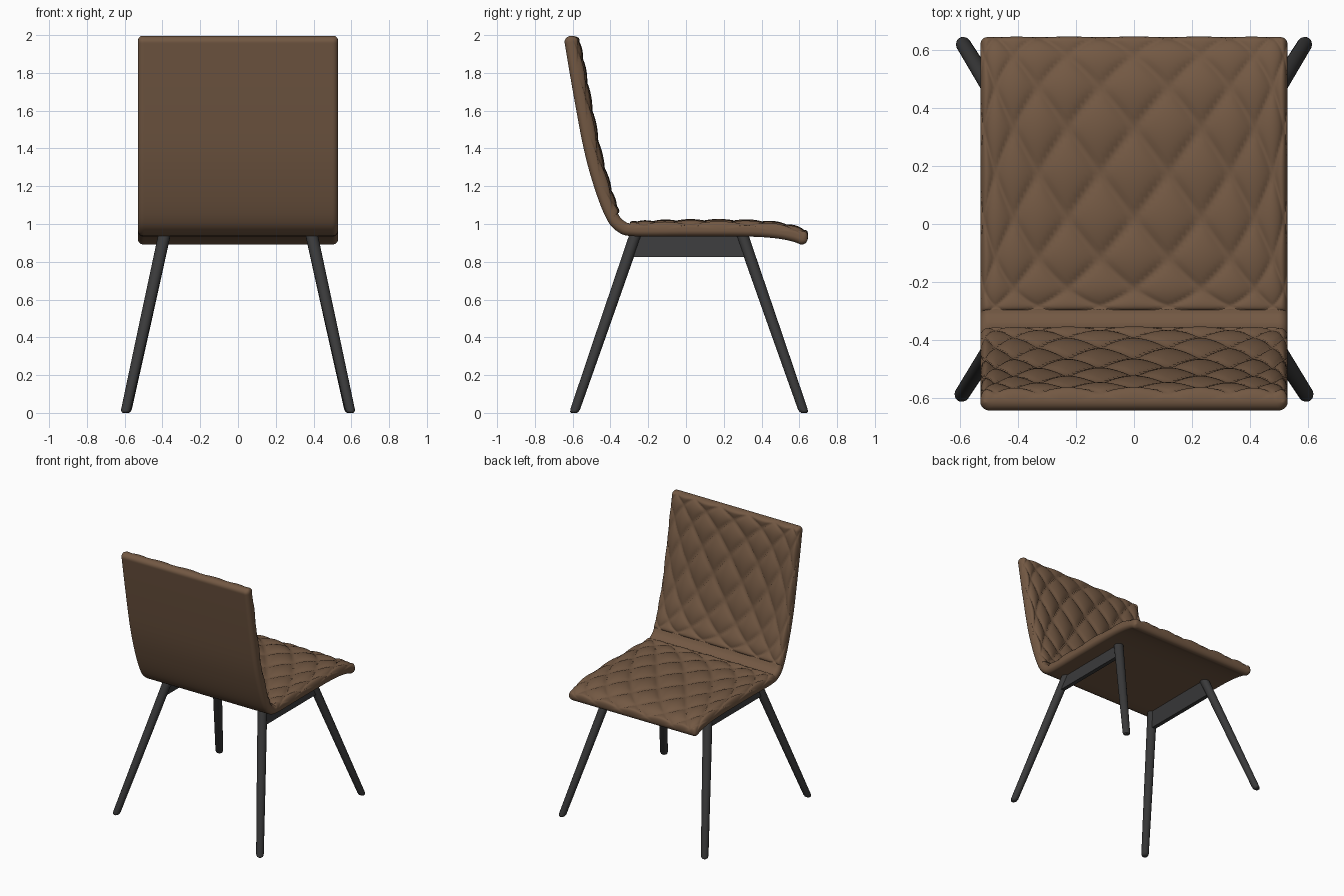
import bpy, bmesh, math
from mathutils import Vector

if "Cube" in bpy.data.objects:
    bpy.data.objects.remove(bpy.data.objects["Cube"])


def material(name, rgb):
    m = bpy.data.materials.new(name)
    m.diffuse_color = (*rgb, 1)
    m.use_nodes = True
    m.node_tree.nodes["Principled BSDF"].inputs["Base Color"].default_value = m.diffuse_color
    return m


BROWN = material("brown leather", (0.17, 0.098, 0.056))
BLACK = material("charcoal metal", (0.042, 0.042, 0.043))


def finish(bm, name, mat, angle=40):
    bmesh.ops.remove_doubles(bm, verts=bm.verts, dist=0.0001)
    bmesh.ops.recalc_face_normals(bm, faces=bm.faces)
    me = bpy.data.meshes.new(name)
    bm.to_mesh(me)
    bm.free()
    ob = bpy.data.objects.new(name, me)
    bpy.context.collection.objects.link(ob)
    me.materials.append(mat)
    bpy.ops.object.select_all(action='DESELECT')
    ob.select_set(True)
    bpy.context.view_layer.objects.active = ob
    bpy.ops.object.shade_smooth_by_angle(angle=math.radians(angle))
    return ob


# Side path (y, z) of the shell, from the front lip to the top of the back
KEYS = [(0.642, 0.912), (0.57, 0.94), (0.46, 0.959), (0.3, 0.967), (0.0, 0.968),
        (-0.27, 0.968), (-0.345, 0.988), (-0.395, 1.05), (-0.453, 1.2),
        (-0.508, 1.4), (-0.565, 1.7), (-0.615, 1.995)]
pts = [Vector(p) for p in KEYS]
pts = [2 * pts[0] - pts[1]] + pts + [2 * pts[-1] - pts[-2]]
path = []
for a, b, c, d in zip(pts, pts[1:], pts[2:], pts[3:]):
    for i in range(40):
        t = i / 40
        path.append(0.5 * (2 * b + (c - a) * t + (2 * a - 5 * b + 4 * c - d) * t * t
                           + (3 * b - a - 3 * c + d) * t ** 3))
path.append(pts[-2])
dist = [0.0]
for a, b in zip(path, path[1:]):
    dist.append(dist[-1] + (b - a).length)
LENGTH = dist[-1]


def at(s):
    """Point and upholstery-side normal at arc length s."""
    i = 0
    while i < len(path) - 2 and dist[i + 1] < s:
        i += 1
    t = (s - dist[i]) / (dist[i + 1] - dist[i])
    tan = (path[min(i + 3, len(path) - 1)] - path[max(i - 2, 0)]).normalized()
    return path[i].lerp(path[i + 1], t), Vector((tan.y, -tan.x))


# Quilted shell: stations along the path, a closed section at each one
HALF_W, HALF_T, R, PUFF = 0.53, 0.033, 0.03, 0.026
NX, NY, STEP = 7, 4.75, 8          # diamonds to each side, grid steps per diamond
s_seat = next(s for s, p in zip(dist, path) if p.x < -0.30)
s_back = next(s for s, p in zip(dist, path) if p.y > 1.04)

stations = []                      # (arc length, quilt coordinate or None)
n = int(NY * STEP)
for lo, hi in ((0, s_seat), (s_back, LENGTH)):
    for i in range(-n, n + 1):
        k = i / STEP
        s = (lo + hi) / 2 + (hi - lo) / 2 * math.sin(k / NY * math.pi / 2)
        stations.append((s, k))
    if lo == 0:
        stations += [(s_seat + (s_back - s_seat) * j / 10, None) for j in range(1, 10)]


def rounding(d, r):
    return math.sqrt(max(0, 1 - (1 - d / r) ** 2)) if d < r else 1.0


def quilt(kx, ky):
    if ky is None:
        return 0
    f = abs(math.cos(math.pi / 2 * (kx + ky)) * math.cos(math.pi / 2 * (kx - ky)))
    edge = math.cos(kx / NX * math.pi / 2) * math.cos(ky / NY * math.pi / 2)
    return PUFF * math.sqrt(f) * max(edge, 0) ** 0.4


bm = bmesh.new()
rings = []
m = NX * STEP
for s, ky in stations:
    p, nrm = at(s)
    end = rounding(min(s, LENGTH - s), R)
    w = HALF_W - 0.02 * (1 - end)
    ring = []
    for side in (1, -1):
        for i in range(-m, m + 1):
            kx = side * i / STEP
            x = w * math.sin(kx / NX * math.pi / 2)
            h = (HALF_T - R + R * rounding(w - abs(x), R)) * end
            if side == 1:
                h += quilt(kx, ky) * end
            q = p + nrm * h * side
            ring.append(bm.verts.new((x, q.x, q.y)))
    rings.append(ring)
for ra, rb in zip(rings, rings[1:]):
    for i in range(len(ra)):
        j = (i + 1) % len(ra)
        bm.faces.new((ra[i], ra[j], rb[j], rb[i]))
finish(bm, "quilted_seat_shell", BROWN, 50)


# Splayed tapered legs with rounded feet
def leg(name, top, foot):
    top, foot = Vector(top), Vector(foot)
    bm = bmesh.new()
    loops = []
    for t, r in ((0, 0.014), (0.006, 0.022), (0.02, 0.026), (0.5, 0.030), (1, 0.033)):
        c = foot.lerp(top, t)
        loops.append([bm.verts.new((c.x + r * math.cos(a * math.pi / 10),
                                    c.y + r * math.sin(a * math.pi / 10), c.z))
                      for a in range(20)])
    for la, lb in zip(loops, loops[1:]):
        for i in range(20):
            bm.faces.new((la[i], la[(i + 1) % 20], lb[(i + 1) % 20], lb[i]))
    bm.faces.new(loops[0])
    bm.faces.new(loops[-1])
    finish(bm, name, BLACK)


# Side rail: a plate between the front and rear leg, leaning with them
def rail(name, sx):
    bm = bmesh.new()
    outline = ((-0.265, 0.945), (0.295, 0.945), (0.335, 0.825), (-0.305, 0.825))
    sides = [[bm.verts.new((sx * (0.388 + (0.94 - z) * 0.22 + o), y, z)) for y, z in outline]
             for o in (-0.015, 0.015)]
    for ring in sides:
        bm.faces.new(ring)
    for i in range(4):
        j = (i + 1) % 4
        bm.faces.new((sides[0][i], sides[0][j], sides[1][j], sides[1][i]))
    finish(bm, name, BLACK, 30)


for label, sx in (("left", -1), ("right", 1)):
    leg(f"backrest_leg_{label}", (sx * 0.388, -0.265, 0.95), (sx * 0.597, -0.593, 0))
    leg(f"lip_leg_{label}", (sx * 0.388, 0.295, 0.95), (sx * 0.592, 0.625, 0))
    rail(f"side_rail_{label}", sx)
